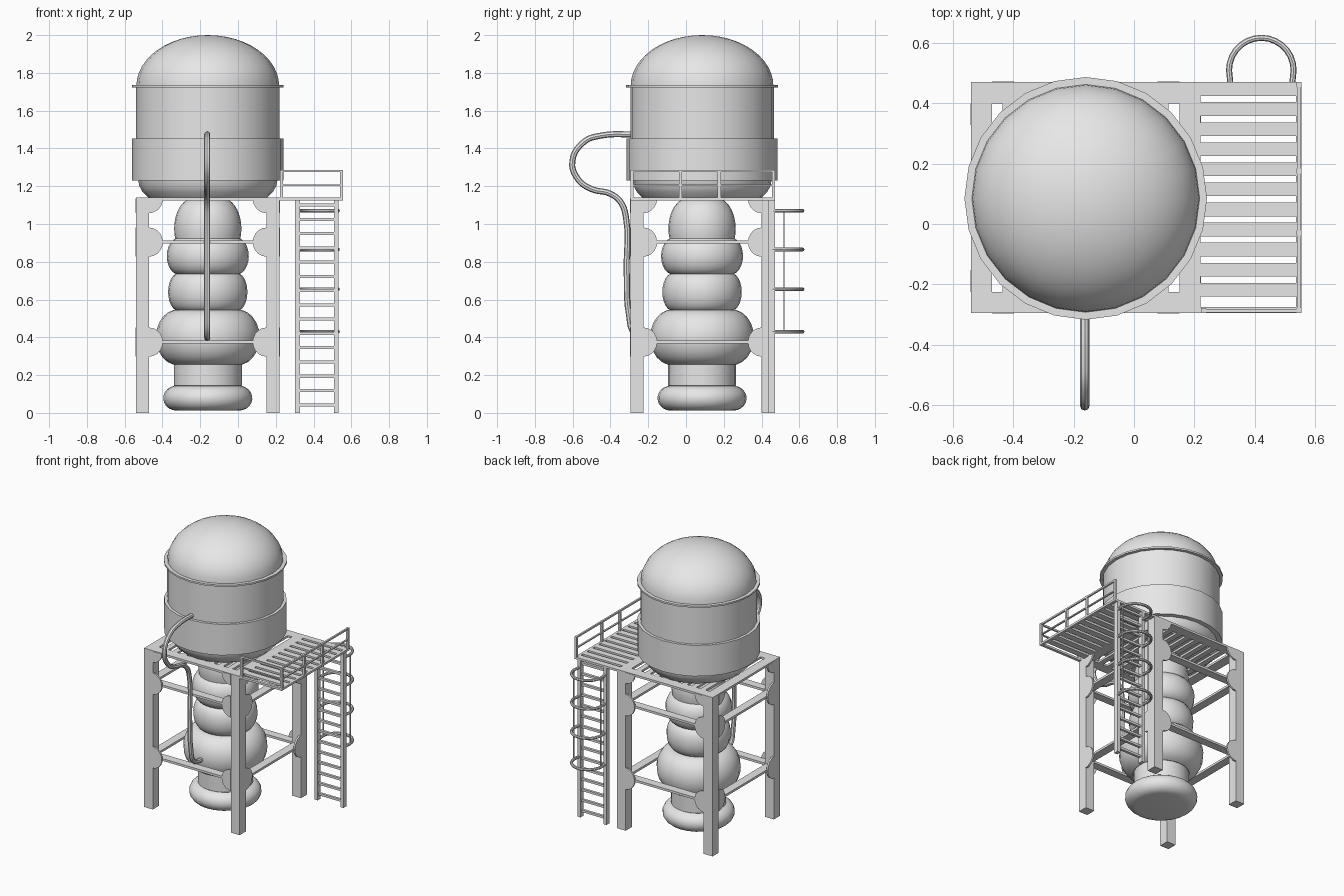
import bpy, bmesh
from math import sin, cos, pi, radians
from mathutils import Vector, Matrix

cube = bpy.data.objects.get("Cube")
if cube:
    bpy.data.objects.remove(cube, do_unlink=True)

grey = bpy.data.materials.new("plain_grey")
grey.use_nodes = True
GREY = (0.8, 0.8, 0.8, 1)
grey.diffuse_color = GREY
grey.node_tree.nodes["Principled BSDF"].inputs["Base Color"].default_value = GREY

CX, CY = -0.16, 0.085          # axis of the tank and column
X0, X1, Y0, Y1 = -0.54, 0.22, -0.295, 0.47   # tower footprint
LEG, DECK = 0.07, 1.14         # leg width, deck height
OUT = 0.555                    # outer edge of the walkway


def finish(name, bm, smooth=False):
    bmesh.ops.recalc_face_normals(bm, faces=bm.faces)
    mesh = bpy.data.meshes.new(name)
    bm.to_mesh(mesh)
    bm.free()
    obj = bpy.data.objects.new(name, mesh)
    bpy.context.collection.objects.link(obj)
    mesh.materials.append(grey)
    if smooth:
        bpy.ops.object.select_all(action='DESELECT')
        obj.select_set(True)
        bpy.context.view_layer.objects.active = obj
        bpy.ops.object.shade_smooth_by_angle(angle=radians(35))
    return obj


def box(bm, x0, x1, y0, y1, z0, z1):
    size = Matrix.Diagonal((x1 - x0, y1 - y0, z1 - z0, 1))
    mid = Matrix.Translation(((x0 + x1) / 2, (y0 + y1) / 2, (z0 + z1) / 2))
    bmesh.ops.create_cube(bm, size=1, matrix=mid @ size)


def lathe(name, profile, sides=24):
    bm = bmesh.new()
    verts = [bm.verts.new((CX + r, CY, z)) for r, z in profile]
    edges = [bm.edges.new(p) for p in zip(verts, verts[1:])]
    bmesh.ops.spin(bm, geom=verts + edges, cent=(CX, CY, 0), axis=(0, 0, 1),
                   angle=2 * pi, steps=sides, use_merge=True)
    bmesh.ops.remove_doubles(bm, verts=bm.verts, dist=0.0001)
    return finish(name, bm, True)


def arc(base, bulge, z, height, start, end, steps=10):
    angles = [radians(start + (end - start) * i / steps) for i in range(steps + 1)]
    return [(base + bulge * cos(a), z + height * sin(a)) for a in angles]


def tube(name, points, radius, kind='POLY'):
    curve = bpy.data.curves.new(name + "_path", 'CURVE')
    curve.dimensions = '3D'
    curve.bevel_depth = radius
    curve.bevel_resolution = 2
    curve.use_fill_caps = True
    curve.resolution_u = 5
    spline = curve.splines.new(kind)
    if kind == 'BEZIER':
        spline.bezier_points.add(len(points) - 1)
        for bp, p in zip(spline.bezier_points, points):
            bp.co = p
            bp.handle_left_type = bp.handle_right_type = 'AUTO'
    else:
        spline.points.add(len(points) - 1)
        for sp, p in zip(spline.points, points):
            sp.co = (*p, 1)
    temp = bpy.data.objects.new(name + "_temp", curve)
    bpy.context.collection.objects.link(temp)
    bpy.context.view_layer.update()
    mesh = bpy.data.meshes.new_from_object(
        temp.evaluated_get(bpy.context.evaluated_depsgraph_get()))
    bm = bmesh.new()
    bm.from_mesh(mesh)
    bpy.data.objects.remove(temp)
    bpy.data.meshes.remove(mesh)
    return finish(name, bm, True)


# Tank with domed roof
lathe("tank", [(0, DECK), (0.315, DECK), (0.345, 1.17), (0.362, 1.2), (0.368, 1.23),
               (0.38, 1.23), (0.38, 1.73)] + arc(0, 0.378, 1.73, 0.27, 0, 90, 12))
lathe("tank_rim", [(0.36, 1.723), (0.402, 1.723), (0.402, 1.735), (0.36, 1.735), (0.36, 1.723)])
lathe("tank_band", [(0.37, 1.23), (0.4, 1.23), (0.4, 1.452), (0.37, 1.452), (0.37, 1.23)])

# Bulbous central column
lathe("column", [(0, 0.012)] + arc(0.165, 0.071, 0.078, 0.066, -90, 80)
      + [(0.18, 0.145), (0.18, 0.257)]
      + arc(0.16, 0.115, 0.4, 0.147, -78, 80)
      + arc(0.155, 0.055, 0.64, 0.1, -75, 75)
      + arc(0.15, 0.067, 0.83, 0.099, -75, 75)
      + arc(0.08, 0.098, 0.975, 0.16, -20, 80) + [(0, 1.133)])

# Four legs
bm = bmesh.new()
for x in (X0, X1 - LEG):
    for y in (Y0, Y1 - LEG):
        box(bm, x, x + LEG, y, y + LEG, 0, DECK)
finish("legs", bm)

# Flat cross bars on all four sides
bm = bmesh.new()
for z in (0.375, 0.904):
    for y in (Y0 + 0.005, Y1 - 0.065):
        box(bm, X0 + LEG, X1 - LEG, y, y + 0.06, z - 0.008, z + 0.008)
    for x in (X0 + 0.005, X1 - 0.065):
        box(bm, x, x + 0.06, Y0 + LEG, Y1 - LEG, z - 0.008, z + 0.008)
finish("cross_bars", bm)


# Rounded gusset plates where the bars and deck meet the legs
def gusset(bm, corner, inward, normal, z, top):
    start, end = (-90, 0) if top else (-90, 90)
    pts = [corner + inward * r + Vector((0, 0, h))
           for r, h in arc(0, 0.072, z, 0.077, start, end)]
    if top:
        pts.append(corner + Vector((0, 0, z)))
    face = bm.faces.new([bm.verts.new(p + normal * 0.002) for p in pts])
    ext = bmesh.ops.extrude_face_region(bm, geom=[face], use_keep_orig=True)
    moved = [v for v in ext["geom"] if isinstance(v, bmesh.types.BMVert)]
    bmesh.ops.translate(bm, verts=moved, vec=normal * -0.012)


bm = bmesh.new()
for z, top in ((0.375, False), (0.904, False), (DECK - 0.005, True)):
    for sx, x in ((-1, X0), (1, X1)):
        for sy, y in ((-1, Y0), (1, Y1)):
            gusset(bm, Vector((x - sx * LEG, y, 0)), Vector((-sx, 0, 0)), Vector((0, sy, 0)), z, top)
            gusset(bm, Vector((x, y - sy * LEG, 0)), Vector((0, -sy, 0)), Vector((sx, 0, 0)), z, top)
finish("gusset_plates", bm)

# Slatted deck under the tank
bm = bmesh.new()
low = DECK - 0.015
for y in (Y0, Y1 - LEG):
    box(bm, X0, X1, y, y + LEG, low, DECK)
for x in (X0, X1 - LEG):
    box(bm, x, x + LEG, Y0 + LEG, Y1 - LEG, low, DECK)
slots, gap = 9, 0.035
slat = (X1 - X0 - 2 * LEG - slots * gap) / (slots - 1)
for i in range(slots - 1):
    x = X0 + LEG + gap + i * (slat + gap)
    box(bm, x, x + slat, Y0 + LEG, Y1 - LEG, low, DECK)
finish("tank_deck", bm)

# Slatted walkway beside the tank
bm = bmesh.new()
pitch, gap = 0.0665, 0.021
box(bm, OUT - 0.018, OUT, Y0, Y1, low, DECK)
box(bm, X1, OUT - 0.018, Y0, Y0 + 0.02, low, DECK)
for i in range(11):
    top = Y1 - i * pitch
    box(bm, X1, OUT - 0.018, top - pitch + gap, top, low, DECK)
finish("walkway", bm)

# Railing along the front and outer side
bm = bmesh.new()
T, TOP = 0.016, 1.287
for y in (Y0, -0.038, 0.168, Y1 - T):
    box(bm, OUT - T, OUT, y, y + T, DECK, TOP)
box(bm, X1 + 0.002, X1 + 0.018, Y0, Y0 + T, DECK, TOP)
for z, t in ((1.2, 0.008), (TOP - 0.012, 0.012)):
    box(bm, X1 + 0.002, OUT, Y0 + 0.002, Y0 + T - 0.002, z, z + t)
    box(bm, OUT - T + 0.002, OUT - 0.002, Y0, Y1, z, z + t)
finish("railing", bm)

# Ladder at the back
bm = bmesh.new()
LX0, LX1 = 0.303, 0.533
for x in (LX0, LX1 - 0.025):
    box(bm, x, x + 0.025, Y1 - 0.035, Y1, 0, low)
for i in range(15):
    z = 0.035 + i * 0.0755
    box(bm, LX0 + 0.025, LX1 - 0.025, Y1 - 0.028, Y1 - 0.01, z, z + 0.016)
finish("ladder", bm)

# Safety hoops and their thin uprights
MX = (LX0 + LX1) / 2 + 0.004
for i, z in enumerate((0.43, 0.655, 0.865, 1.07)):
    ring = [(MX + r, 0.51 + h, z) for r, h in arc(0, 0.107, 0, 0.107, 0, 180, 14)]
    path = [(MX + 0.102, Y1 - 0.01, z)] + ring + [(MX - 0.102, Y1 - 0.01, z)]
    tube("ladder_hoop_%d" % (i + 1), path, 0.01)
bm = bmesh.new()
for s in (-1, 1):
    x = MX + s * 0.107
    box(bm, x - 0.003, x + 0.003, 0.515, 0.521, 0.43, 1.07)
finish("hoop_uprights", bm)

# Feed pipe from the tank down to the column
route = [(-0.27, 1.475), (-0.45, 1.468), (-0.54, 1.435), (-0.602, 1.33), (-0.57, 1.235),
         (-0.5, 1.185), (-0.4, 1.16), (-0.345, 1.115), (-0.317, 1.03), (-0.314, 0.75),
         (-0.302, 0.52), (-0.27, 0.42), (-0.16, 0.395)]
tube("feed_pipe", [(-0.163, y, z) for y, z in route], 0.016, 'BEZIER')
